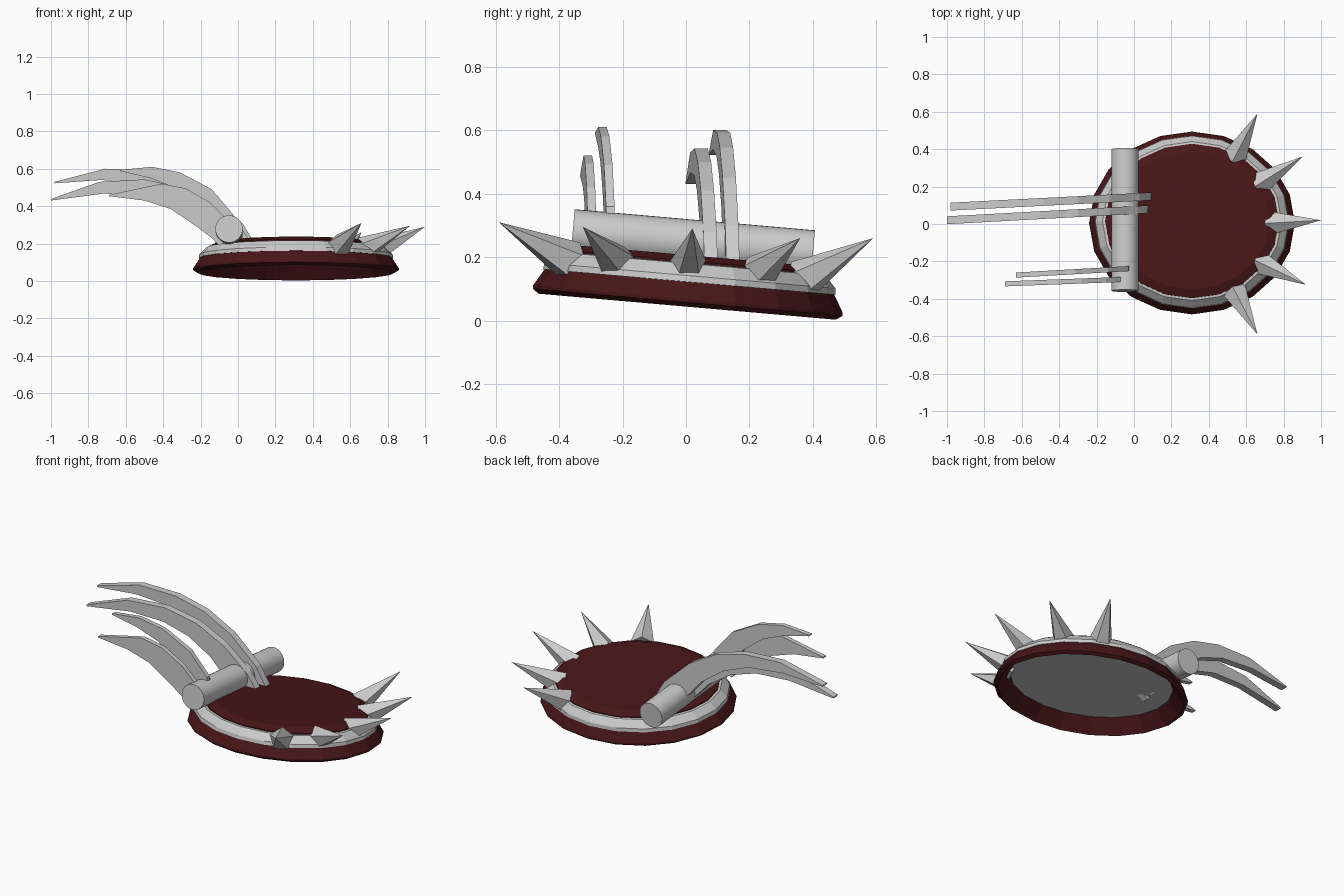
import bpy, bmesh, math
from mathutils import Vector, Matrix

if "Cube" in bpy.data.objects:
    bpy.data.objects.remove(bpy.data.objects["Cube"])

TILT = Matrix.Rotation(math.radians(-5), 4, 'X')
red = bpy.data.materials.new("dark_red")
red.diffuse_color = (0.065, 0.008, 0.009, 1)
red.use_nodes = True
red.node_tree.nodes["Principled BSDF"].inputs["Base Color"].default_value = red.diffuse_color


def finish(name, bm, mat=None):
    bmesh.ops.recalc_face_normals(bm, faces=bm.faces)
    me = bpy.data.meshes.new(name)
    bm.to_mesh(me)
    bm.free()
    ob = bpy.data.objects.new(name, me)
    bpy.context.collection.objects.link(ob)
    if mat:
        me.materials.append(mat)
    return ob


def oval(name, profile, closed=False, mat=None, n=20):
    """Elliptical lathe around the shell centre; profile = (scale, z)."""
    bm = bmesh.new()
    rings = []
    for s, z in profile:
        rings.append([bm.verts.new(TILT @ Vector((
            0.31 + 0.55 * s * math.cos(2 * math.pi * i / n),
            0.49 * s * math.sin(2 * math.pi * i / n), z))) for i in range(n)])
    pairs = list(zip(rings, rings[1:]))
    if closed:
        pairs.append((rings[-1], rings[0]))
    for a, b in pairs:
        for i in range(n):
            j = (i + 1) % n
            bm.faces.new((a[i], a[j], b[j], b[i]))
    if not closed:
        bm.faces.new(rings[0])
        bm.faces.new(rings[-1])
    return finish(name, bm, mat)


# shell: flared hollow rim, grey band with inner plate, domed cap
oval("shell_rim", [(0.84, 0.125), (0.96, 0.044), (1.0, 0.058), (1.0, 0.068),
                   (0.935, 0.122), (0.86, 0.128)], True, red)
oval("shell_band", [(0.845, 0.128), (0.945, 0.122), (0.94, 0.142),
                    (0.87, 0.18), (0.84, 0.182)])
oval("shell_cap", [(0.845, 0.165), (0.845, 0.188), (0.755, 0.206)], False, red)

# spikes around the right edge
spikes = [((0.54, 0.36, 0.125), (0.66, 0.59, 0.26)),
          ((0.67, 0.215, 0.14), (0.90, 0.36, 0.26)),
          ((0.73, 0.005, 0.155), (1.00, 0.02, 0.29)),
          ((0.67, -0.205, 0.17), (0.92, -0.325, 0.295)),
          ((0.54, -0.36, 0.185), (0.66, -0.59, 0.31))]
for k, (base, tip) in enumerate(spikes):
    base, tip = Vector(base), Vector(tip)
    d = tip - base
    bm = bmesh.new()
    bmesh.ops.create_cone(
        bm, cap_ends=True, segments=5, radius1=0.068, radius2=0.0, depth=d.length,
        matrix=Matrix.Translation((base + tip) / 2) @ d.to_track_quat('Z', 'Y').to_matrix().to_4x4())
    bmesh.ops.remove_doubles(bm, verts=bm.verts, dist=1e-4)
    finish(f"spike_{k + 1}", bm)

# hinge roller along the left edge
bm = bmesh.new()
bmesh.ops.create_cone(
    bm, cap_ends=True, segments=32, radius1=0.073, radius2=0.073, depth=0.76,
    matrix=TILT @ Matrix.Translation((-0.048, 0, 0.246)) @ Matrix.Rotation(math.pi / 2, 4, 'X'))
roller = finish("roller", bm)
bpy.context.view_layer.objects.active = roller
roller.select_set(True)
bpy.ops.object.shade_smooth_by_angle()


def claw(name, top, bottom, y_base, y_tip, thick):
    """Curved blade strip; top and bottom edges run from base to tip in x, z."""
    bm = bmesh.new()
    x0, x1 = top[0][0], top[-1][0]
    sections = []
    for a, b in zip(top, bottom):
        sec = []
        for (x, z), s in ((a, -1), (a, 1), (b, 1), (b, -1)):
            y = y_base + (y_tip - y_base) * (x - x0) / (x1 - x0) + s * thick / 2
            sec.append(bm.verts.new((x, y, z)))
        sections.append(sec)
    for p, q in zip(sections, sections[1:]):
        for i in range(4):
            j = (i + 1) % 4
            bm.faces.new((p[i], p[j], q[j], q[i]))
    bm.faces.new(sections[0])
    bm.faces.new(sections[-1])
    return finish(name, bm)


# claws: two long, two short
claw("long_claw_upper",
     [(0.10, 0.18), (0.03, 0.30), (-0.13, 0.45), (-0.30, 0.545), (-0.48, 0.592), (-0.71, 0.60), (-0.98, 0.53)],
     [(-0.02, 0.11), (-0.09, 0.22), (-0.21, 0.36), (-0.35, 0.46), (-0.51, 0.52), (-0.73, 0.54), (-0.98, 0.522)],
     0.148, 0.093, 0.042)
claw("long_claw_lower",
     [(0.10, 0.16), (0.02, 0.28), (-0.13, 0.41), (-0.30, 0.50), (-0.50, 0.543), (-0.74, 0.53), (-1.0, 0.438)],
     [(-0.02, 0.10), (-0.09, 0.19), (-0.21, 0.32), (-0.35, 0.41), (-0.51, 0.458), (-0.72, 0.467), (-1.0, 0.43)],
     0.08, 0.02, 0.042)
claw("short_claw_upper",
     [(-0.02, 0.25), (-0.03, 0.36), (-0.14, 0.49), (-0.31, 0.58), (-0.46, 0.61), (-0.63, 0.594)],
     [(-0.10, 0.21), (-0.13, 0.29), (-0.21, 0.40), (-0.34, 0.50), (-0.47, 0.55), (-0.63, 0.587)],
     -0.238, -0.273, 0.027)
claw("short_claw_lower",
     [(-0.02, 0.24), (-0.05, 0.32), (-0.15, 0.42), (-0.28, 0.495), (-0.41, 0.52), (-0.69, 0.46)],
     [(-0.10, 0.19), (-0.14, 0.23), (-0.22, 0.29), (-0.36, 0.385), (-0.50, 0.43), (-0.69, 0.453)],
     -0.295, -0.32, 0.027)
